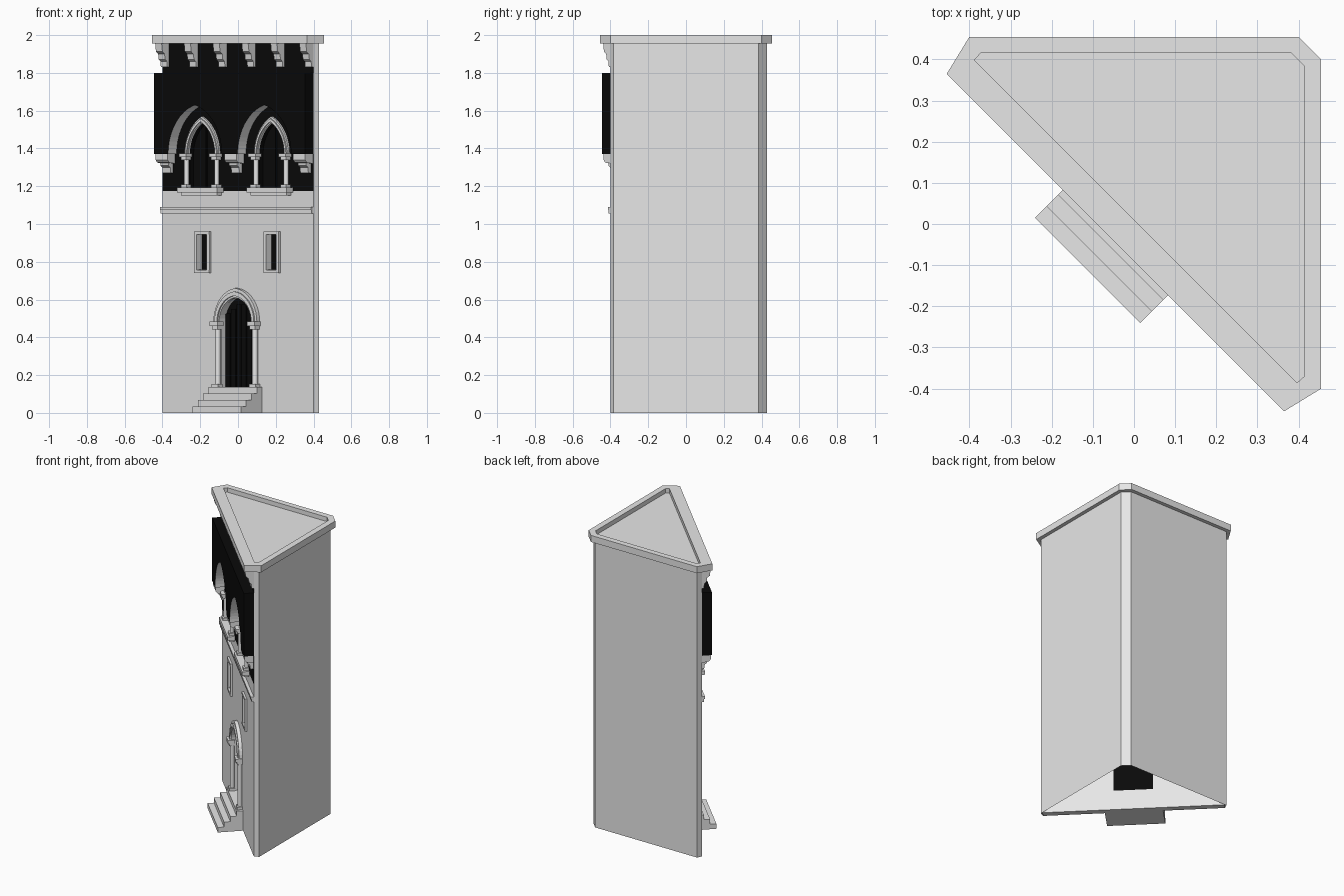
import bpy, bmesh, math
from mathutils import Matrix, Vector

cube = bpy.data.objects.get("Cube")
if cube:
    bpy.data.objects.remove(cube, do_unlink=True)


def material(name, value):
    m = bpy.data.materials.new(name)
    m.use_nodes = True
    colour = (value, value, value, 1)
    m.diffuse_color = colour
    m.node_tree.nodes["Principled BSDF"].inputs["Base Color"].default_value = colour
    return m


STONE = material("pale stone", 0.8)
DARK = material("near black", 0.003)
TURN = Matrix.Rotation(-math.pi / 4, 4, 'Z')   # local front (-y) to the diagonal facade


def finish(name, bm, mats, turned=True):
    bmesh.ops.recalc_face_normals(bm, faces=bm.faces)
    me = bpy.data.meshes.new(name)
    bm.to_mesh(me)
    bm.free()
    for m in mats:
        me.materials.append(m)
    ob = bpy.data.objects.new(name, me)
    bpy.context.collection.objects.link(ob)
    if turned:
        ob.matrix_world = TURN
    return ob


def extrude(name, pts, shift, mats, rule=None):
    """Extrude a flat outline along the vector shift."""
    bm = bmesh.new()
    face = bm.faces.new([bm.verts.new(p) for p in pts])
    out = bmesh.ops.extrude_face_region(bm, geom=[face], use_keep_orig=True)
    moved = [v for v in out["geom"] if isinstance(v, bmesh.types.BMVert)]
    bmesh.ops.translate(bm, verts=moved, vec=Vector(shift))
    bm.normal_update()
    if rule:
        for f in bm.faces:
            f.material_index = rule(f)
    return finish(name, bm, mats)


def slab(name, pts, n0, n1, mat=STONE, rule=None):
    """Facade outline (u, z) spanning outward depth n0..n1."""
    mats = mat if isinstance(mat, list) else [mat]
    return extrude(name, [(u, -n0, z) for u, z in pts], (0, n0 - n1, 0), mats, rule)


def bracket(name, pts, u, half, mat=STONE):
    """Side profile (n, z) spanning u - half..u + half."""
    return extrude(name, [(u - half, -n, z) for n, z in pts], (2 * half, 0, 0), [mat])


def box(name, u, half, z0, z1, n0, n1, mat=STONE):
    return slab(name, [(u - half, z0), (u + half, z0), (u + half, z1), (u - half, z1)], n0, n1, mat)


def column(name, u, n, r, z0, z1):
    bm = bmesh.new()
    bmesh.ops.create_cone(bm, cap_ends=True, segments=16, radius1=r, radius2=r, depth=z1 - z0,
                          matrix=Matrix.Translation((u, -n, (z0 + z1) / 2)))
    for f in bm.faces:
        f.smooth = len(f.verts) == 4
    return finish(name, bm, [STONE])


def arch(c, w, z, h, steps=10):
    """Pointed arch, left spring to right spring."""
    r = (w * w + h * h) / (2 * w)
    top = math.acos((r - w) / r)
    half = [(w - r + r * math.cos(top * i / steps), z + r * math.sin(top * i / steps))
            for i in range(steps + 1)]
    return [(c - x, y) for x, y in half] + [(c + x, y) for x, y in half[-2::-1]]


def opening(c, w, base, z, h):
    return [(c - w, base)] + arch(c, w, z, h) + [(c + w, base)]


def cut(target, cutter):
    mod = target.modifiers.new("opening", 'BOOLEAN')
    mod.object = cutter
    mod.operation = 'DIFFERENCE'
    mod.solver = 'EXACT'
    with bpy.context.temp_override(object=target, active_object=target, selected_objects=[target]):
        bpy.ops.object.modifier_apply(modifier=mod.name)
    bpy.data.objects.remove(cutter, do_unlink=True)


# Side and back walls, open below
plan = [(-0.4, 0.4), (-0.385, 0.43), (0.385, 0.43), (0.43, 0.385), (0.43, -0.385), (0.4, -0.4)]
bm = bmesh.new()
low = [bm.verts.new((x, y, 0)) for x, y in plan]
high = [bm.verts.new((x, y, 1.955)) for x, y in plan]
for i in range(5):
    bm.faces.new([low[i + 1], low[i], high[i], high[i + 1]])
bm.faces.new(high)
finish("side_walls", bm, [STONE], False)

# Cornice with sunken roof
rim = [(-0.455, 0.365), (-0.4, 0.455), (0.4, 0.455), (0.455, 0.4), (0.455, -0.4), (0.365, -0.455)]
inner = [(-0.388, 0.398), (-0.372, 0.416), (0.382, 0.416), (0.414, 0.384), (0.414, -0.37), (0.396, -0.386)]
bm = bmesh.new()
rings = [[bm.verts.new((x, y, z)) for x, y in pts]
         for pts, z in ((rim, 1.955), (rim, 2.0), (inner, 2.0), (inner, 1.97))]
for a, b in zip(rings, rings[1:]):
    for i in range(6):
        j = (i + 1) % 6
        bm.faces.new([a[i], a[j], b[j], b[i]])
bm.faces.new(rings[0])
bm.faces.new(rings[-1])
finish("cornice_roof", bm, [STONE], False)

# Facade in two colours, with openings
HALF = 0.565
lower = box("facade_lower", 0, HALF, 0, 1.175, -0.04, 0)
upper = box("facade_upper", 0, HALF, 1.175, 1.955, -0.04, 0, DARK)
door_shape = opening(0, 0.123, 0.135, 0.48, 0.135)
cut(lower, slab("cutter", door_shape, -0.1, 0.1))
for u in (-0.26, 0.26):
    cut(lower, box("cutter", u, 0.038, 0.76, 0.945, -0.1, 0.1))
    cut(upper, slab("cutter", opening(u, 0.1, 1.19, 1.37, 0.165), -0.1, 0.1, DARK))

# Door
slab("door", door_shape, -0.038, -0.03, DARK)
for i in range(6):
    u = (i - 2.5) * 0.04
    box("door_plank", u, 0.017, 0.135, 0.585 - abs(u) * 0.6, -0.03, -0.024, DARK)

# Arch surrounds with columns, shared by door and upper windows
def surround(name, c, w, band, base, spring, h_in, h_out, n, r, cap):
    slab(name + "_arch", arch(c, w + band, spring, h_out) + arch(c, w, spring, h_in)[::-1], 0, n)
    slab(name + "_arch_roll", arch(c, w + band * 0.65, spring, h_in + (h_out - h_in) * 0.65)
         + arch(c, w + band * 0.2, spring, h_in + (h_out - h_in) * 0.2)[::-1], n, n + 0.008)
    for s in (-1, 1):
        u = c + s * (w + band * 0.45)
        column(name + "_column", u, 0.012, r, base, spring - cap)
        box(name + "_column_base", u, r + 0.009, base, base + 0.018, 0, 0.034)
        box(name + "_capital_neck", u, r + 0.006, spring - cap, spring - cap / 2, 0, 0.034)
        box(name + "_capital", u, r + 0.014, spring - cap / 2, spring + 0.004, 0, 0.044)


surround("door", 0, 0.12, 0.043, 0.135, 0.48, 0.13, 0.18, 0.022, 0.015, 0.038)
for c in (-0.26, 0.26):
    surround("upper_window", c, 0.1, 0.028, 1.19, 1.37, 0.165, 0.2, 0.012, 0.013, 0.03)
    slab("upper_window_glass", opening(c, 0.1, 1.19, 1.37, 0.165), -0.036, -0.028, DARK)
    box("upper_window_mullion", c, 0.004, 1.19, 1.53, -0.028, -0.022, DARK)
    box("upper_window_sill", c, 0.15, 1.166, 1.192, 0, 0.046)
    box("upper_window_sill_base", c, 0.135, 1.15, 1.166, 0, 0.032)

    # Small window: dark pane and four-piece frame
    box("small_window_pane", c, 0.04, 0.755, 0.95, -0.036, -0.028, DARK)
    for s in (-1, 1):
        box("small_window_jamb", c + s * 0.047, 0.01, 0.74, 0.96, 0, 0.012)
    for z in (0.74, 0.945):
        box("small_window_rail", c, 0.057, z, z + 0.016, 0, 0.013)

# String course
box("string_course", 0, HALF, 1.055, 1.075, 0, 0.014)
box("string_course_top", 0, HALF, 1.075, 1.09, 0, 0.02)

# Projecting arcade with pale arch undersides
outline = ([(-HALF, 1.8), (-HALF, 1.37)] + arch(-0.26, 0.2, 1.37, 0.26, 16)
           + arch(0.26, 0.2, 1.37, 0.26, 16) + [(HALF, 1.37), (HALF, 1.8)])


def pale_soffit(f):
    c = f.calc_center_median()
    return int(abs(f.normal.y) < 0.5 and 1.371 < c.z < 1.79 and abs(c.x) < 0.5)


slab("arcade", outline, 0, 0.063, [DARK, STONE], pale_soffit)

# Arcade corbels, each with a wider upper block
for u in (-0.515, 0, 0.515):
    bracket("arcade_corbel", [(0, 1.27), (0.018, 1.27), (0.022, 1.3), (0.036, 1.31), (0.04, 1.345), (0, 1.345)],
            u, 0.03)
    bracket("arcade_corbel_head", [(0, 1.32), (0.045, 1.325), (0.057, 1.34), (0.057, 1.37), (0, 1.37)],
            u, 0.045)

# Cornice corbels
for i in range(6):
    u = (i - 2.5) * 0.216
    bracket("cornice_corbel", [(0, 1.83), (0.014, 1.83), (0.016, 1.86), (0.03, 1.872), (0.034, 1.9),
                               (0.05, 1.912), (0.056, 1.955), (0, 1.955)], u, 0.024)

# Entrance steps
stairs = [(0, 0)]
for i in range(4):
    n = 0.159 - 0.0395 * i
    stairs += [(n, 0.034 * i), (n, 0.034 * (i + 1))]
bracket("entrance_steps", stairs + [(0, 0.136)], 0, 0.181)
